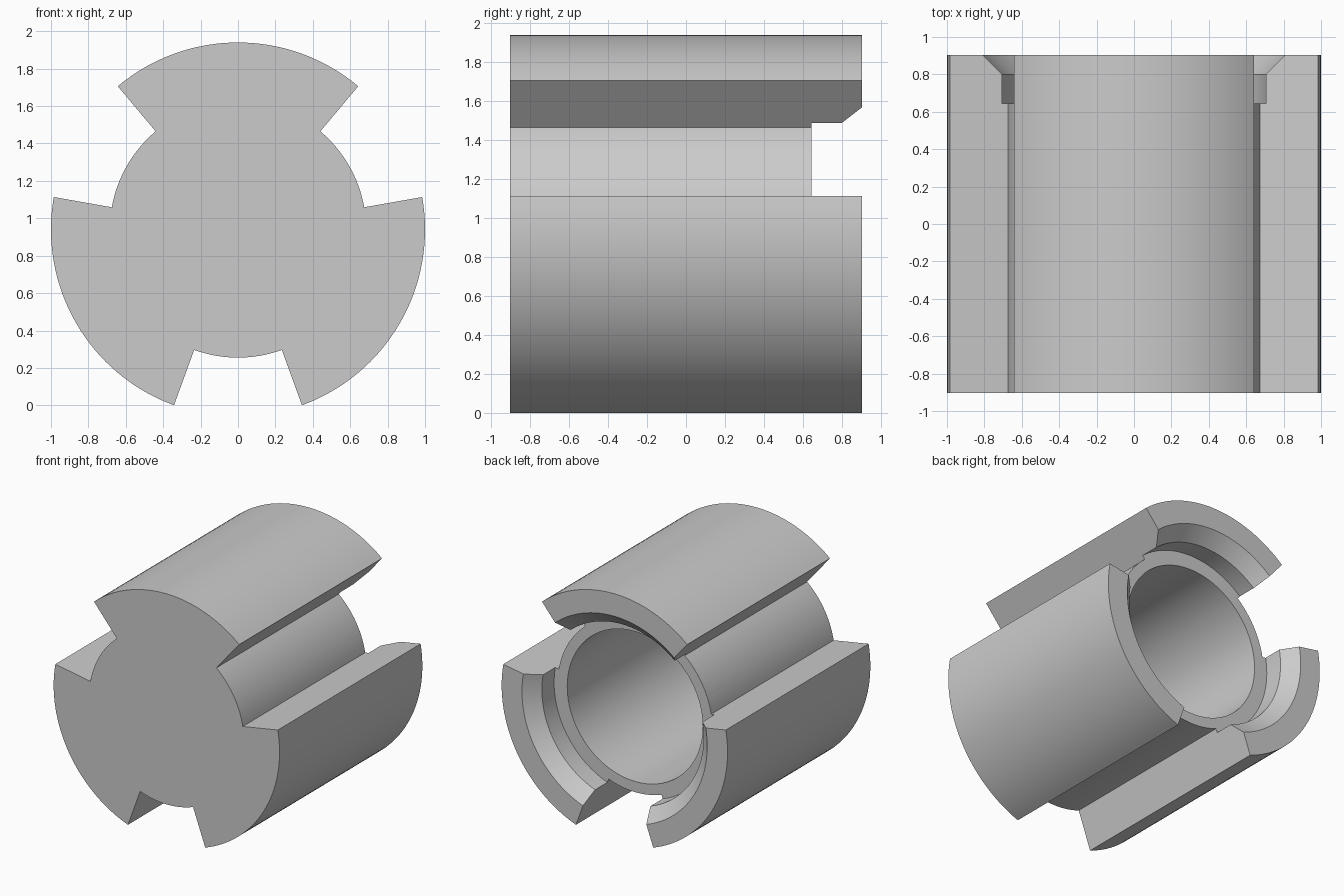
import bpy, bmesh, math

cube = bpy.data.objects.get("Cube")
if cube:
    bpy.data.objects.remove(cube, do_unlink=True)

AXIS_Z = 0.94      # height of the cylinder axis
HALF = 0.903       # half length along y
CORE_R = 0.685     # radius at the bottom of the slots
BORE_R = 0.6
RING_Y = 0.645     # rear end of the core tube
STEPS = 144

grey = bpy.data.materials.new("light grey")
grey.use_nodes = True
colour = (0.6, 0.6, 0.6, 1)
grey.diffuse_color = colour
grey.node_tree.nodes["Principled BSDF"].inputs["Base Color"].default_value = colour


def polar(r, y, degrees):
    a = math.radians(degrees)
    return (r * math.cos(a), y, AXIS_Z + r * math.sin(a))


def finish(bm, name):
    bmesh.ops.recalc_face_normals(bm, faces=bm.faces)
    mesh = bpy.data.meshes.new(name)
    bm.to_mesh(mesh)
    bm.free()
    obj = bpy.data.objects.new(name, mesh)
    bpy.context.collection.objects.link(obj)
    mesh.materials.append(grey)
    return obj


def revolve(profile, name):
    """Turn an (r, y) profile, open at the axis, into a closed solid."""
    bm = bmesh.new()
    rings = [[bm.verts.new(polar(r, y, 360 * i / STEPS)) for i in range(STEPS)]
             for r, y in profile]
    for a, b in zip(rings, rings[1:]):
        for i in range(STEPS):
            j = (i + 1) % STEPS
            bm.faces.new((a[i], a[j], b[j], b[i]))
    bm.faces.new(rings[0])
    bm.faces.new(rings[-1])
    return finish(bm, name)


def slot_cutter(start, end, name):
    """Annular sector with radial sides, longer than the body."""
    bm = bmesh.new()
    n = round((end - start) * STEPS / 360)
    angles = [start + (end - start) * i / n for i in range(n + 1)]
    outline = [(CORE_R, a) for a in angles] + [(1.3, a) for a in reversed(angles)]
    face = bm.faces.new([bm.verts.new(polar(r, -1.2, a)) for r, a in outline])
    result = bmesh.ops.extrude_face_region(bm, geom=[face])
    verts = [v for v in result["geom"] if isinstance(v, bmesh.types.BMVert)]
    bmesh.ops.translate(bm, verts=verts, vec=(0, 2.4, 0))
    return finish(bm, name)


# Cup body: solid front, blind bore, stepped and chamfered rear mouth
body = revolve([(1, -HALF), (1, HALF), (0.82, HALF), (0.716, 0.8),
                (0.716, RING_Y), (BORE_R, RING_Y), (BORE_R, -0.75)],
               "slotted_body")

# Three lengthwise slots that leave three lobes
cutters = []
for k in range(3):
    cutter = slot_cutter(10 + 120 * k, 50 + 120 * k, "slot_cutter")
    cutter.hide_render = True
    mod = body.modifiers.new("slot", 'BOOLEAN')
    mod.operation = 'DIFFERENCE'
    mod.solver = 'EXACT'
    mod.object = cutter
    cutters.append(cutter)

bpy.ops.object.select_all(action='DESELECT')
bpy.context.view_layer.objects.active = body
body.select_set(True)
for mod in list(body.modifiers):
    bpy.ops.object.modifier_apply(modifier=mod.name)
for cutter in cutters:
    bpy.data.objects.remove(cutter, do_unlink=True)

bpy.ops.object.shade_smooth_by_angle(angle=math.radians(25))
